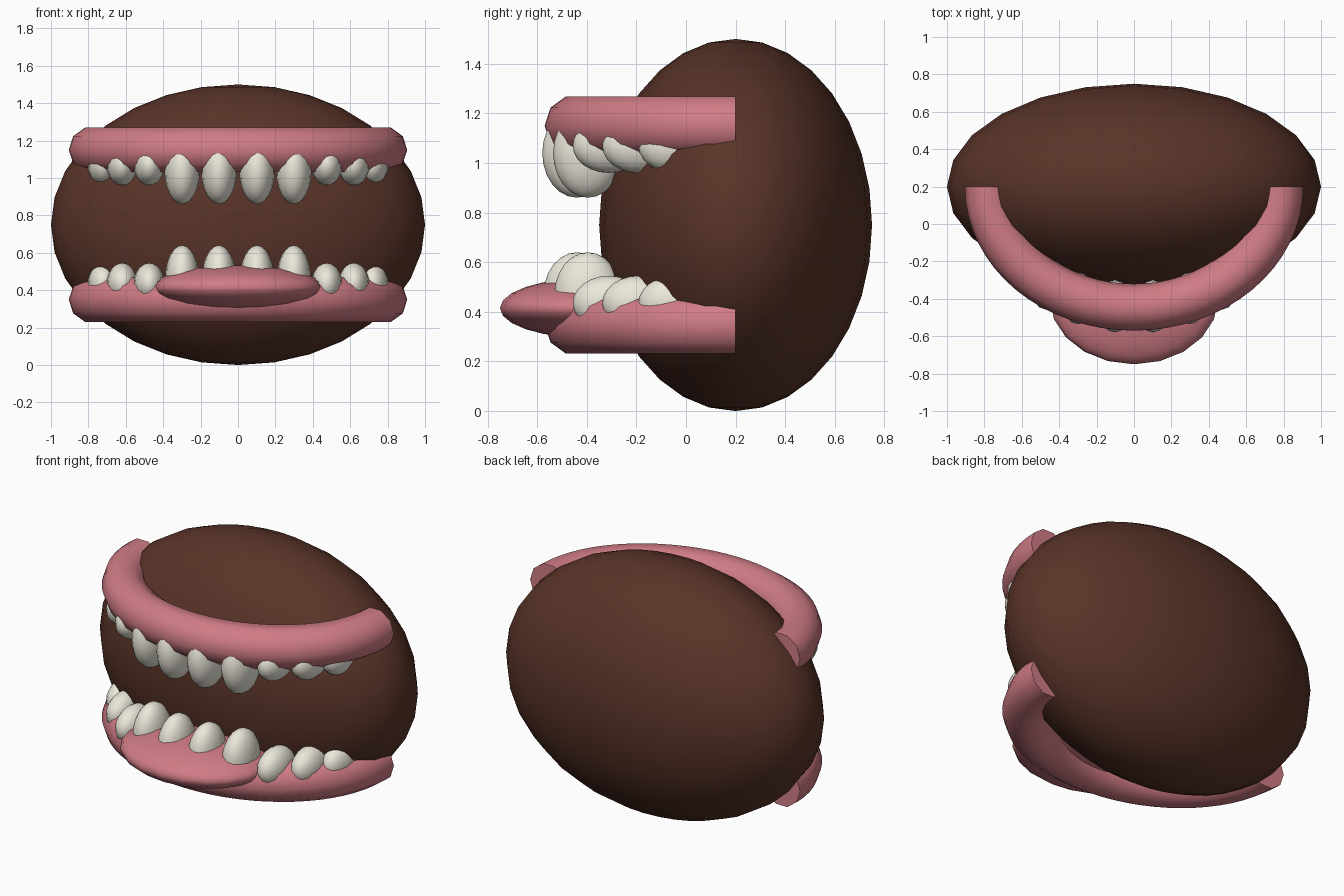
import bpy, bmesh
from math import sin, cos, pi, radians, hypot

if "Cube" in bpy.data.objects:
    bpy.data.objects.remove(bpy.data.objects["Cube"])


def material(name, rgb):
    m = bpy.data.materials.new(name)
    m.diffuse_color = (*rgb, 1)
    m.use_nodes = True
    m.node_tree.nodes["Principled BSDF"].inputs["Base Color"].default_value = m.diffuse_color
    return m


CAVITY = material("dark_brown", (0.10, 0.034, 0.021))
GUM = material("gum_pink", (0.63, 0.20, 0.235))
TOOTH = material("ivory", (0.83, 0.80, 0.70))

# Dental arch: half an ellipse in plan
ARCH_X, ARCH_Y, ARCH_BACK = 0.78, 0.645, 0.2


def arch(t):
    return ARCH_X * cos(t), ARCH_BACK - ARCH_Y * sin(t)


def ellipsoid(name, loc, radii, mat, segments, rings):
    bpy.ops.mesh.primitive_uv_sphere_add(segments=segments, ring_count=rings, radius=1, location=loc)
    ob = bpy.context.object
    ob.name = name
    ob.scale = radii
    ob.data.materials.append(mat)
    bpy.ops.object.shade_smooth()
    return ob


def gum(name, z, radius=0.125, steps=32, sides=10):
    """Ten-sided tube swept along the arch with capped ends."""
    bm = bmesh.new()
    rings = []
    for i in range(steps + 1):
        t = pi * i / steps
        x, y = arch(t)
        nx, ny = cos(t) / ARCH_X, -sin(t) / ARCH_Y
        n = hypot(nx, ny)
        ring = []
        for k in range(sides):
            a = 2 * pi * k / sides
            r = radius * cos(a) / n
            ring.append(bm.verts.new((x + nx * r, y + ny * r, z + radius * sin(a))))
        rings.append(ring)
    for a, b in zip(rings, rings[1:]):
        for k in range(sides):
            j = (k + 1) % sides
            bm.faces.new((a[k], a[j], b[j], b[k]))
    bm.faces.new(rings[0])
    bm.faces.new(rings[-1])
    bmesh.ops.recalc_face_normals(bm, faces=bm.faces)
    me = bpy.data.meshes.new(name)
    bm.to_mesh(me)
    bm.free()
    ob = bpy.data.objects.new(name, me)
    bpy.context.collection.objects.link(ob)
    me.materials.append(GUM)
    bpy.ops.object.select_all(action='DESELECT')
    ob.select_set(True)
    bpy.context.view_layer.objects.active = ob
    bpy.ops.object.shade_smooth_by_angle(angle=radians(50))


def teeth(name, front_z, front_radii, back_z, back_radii):
    """Twelve teeth evenly spaced by angle, the middle four are tall."""
    for i in range(12):
        x, y = arch(radians(7.5 + 15 * i))
        front = 4 <= i <= 7
        z, radii = (front_z, front_radii) if front else (back_z, back_radii)
        ellipsoid(f"{name}_{i + 1}", (x, y, z), radii, TOOTH, 16, 12)


# Mouth cavity
ellipsoid("mouth_cavity", (0, 0.2, 0.75), (1, 0.55, 0.75), CAVITY, 24, 16)

# Gums
gum("upper_gum", 1.15)
gum("lower_gum", 0.35)

# Teeth
teeth("upper_tooth", 1.04, (0.095, 0.14, 0.18), 1.07, (0.083, 0.145, 0.11))
teeth("lower_tooth", 0.47, (0.09, 0.135, 0.17), 0.435, (0.083, 0.145, 0.11))

# Tongue
ellipsoid("tongue", (0, -0.4, 0.415), (0.45, 0.35, 0.12), GUM, 20, 12)
